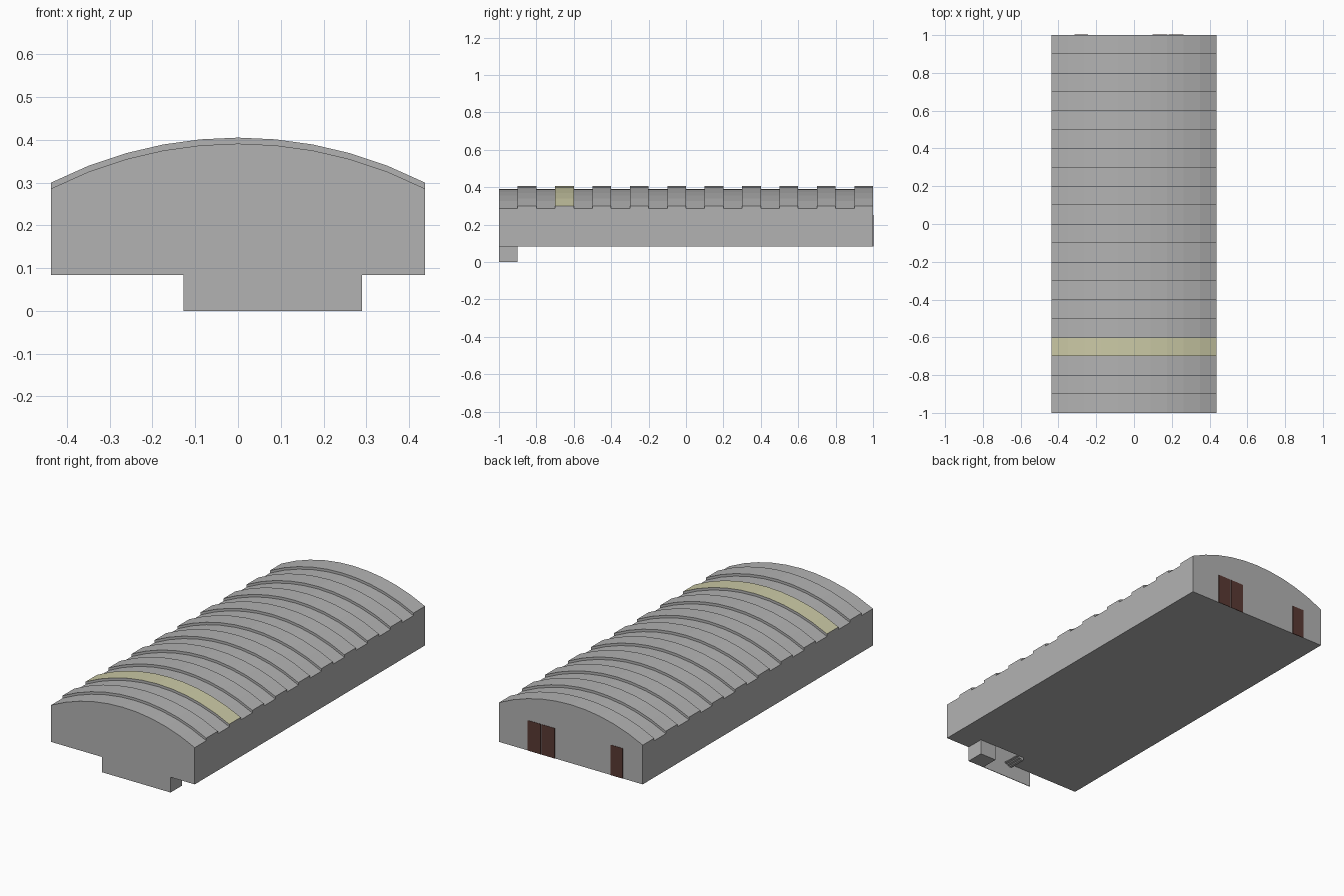
import bpy, bmesh, math

if "Cube" in bpy.data.objects:
    bpy.data.objects.remove(bpy.data.objects["Cube"])

W, FLOOR = 0.437, 0.084          # half width, floor height
RISE, SEGS, STRIPS = 0.105, 10, 20
EAVE_LOW, EAVE_HIGH = 0.286, 0.300
SKYLIGHT = 3                     # index of the glazed strip


def material(name, rgb):
    m = bpy.data.materials.new(name)
    m.diffuse_color = (*rgb, 1)
    m.use_nodes = True
    m.node_tree.nodes["Principled BSDF"].inputs["Base Color"].default_value = m.diffuse_color
    return m


grey = material("concrete grey", (0.45, 0.45, 0.45))
glass = material("pale yellow glazing", (0.60, 0.59, 0.38))
brown = material("dark brown", (0.10, 0.042, 0.034))


def make_object(name, bm, *mats):
    me = bpy.data.meshes.new(name)
    bm.to_mesh(me)
    bm.free()
    for m in mats:
        me.materials.append(m)
    ob = bpy.data.objects.new(name, me)
    bpy.context.collection.objects.link(ob)
    return ob


def box(name, x0, x1, y0, y1, z0, z1, mat):
    bm = bmesh.new()
    bmesh.ops.create_cube(bm, size=1)
    for v in bm.verts:
        v.co = ((x0 + x1) / 2 + v.co.x * (x1 - x0),
                (y0 + y1) / 2 + v.co.y * (y1 - y0),
                (z0 + z1) / 2 + v.co.z * (z1 - z0))
    return make_object(name, bm, mat)


def profile(y, eave):
    """Vaulted cross-section from left foot over the arc to right foot."""
    r = (W * W + RISE * RISE) / (2 * RISE)
    pts = [(-W, y, FLOOR)]
    for k in range(SEGS + 1):
        x = -W + 2 * W * k / SEGS
        pts.append((x, y, eave + RISE - r + math.sqrt(r * r - x * x)))
    return pts + [(W, y, FLOOR)]


# Hall shell: alternating low and high vaulted strips
bm = bmesh.new()
rings = []
for i in range(STRIPS):
    eave = EAVE_HIGH if i % 2 else EAVE_LOW
    for y in (-1 + 0.1 * i, -0.9 + 0.1 * i):
        rings.append([bm.verts.new(p) for p in profile(y, eave)])
for n, (a, b) in enumerate(zip(rings, rings[1:])):
    riser = n % 2 == 1
    for k in range(SEGS + 2):
        if riser and k in (0, SEGS + 1):
            continue             # no riser on the side walls
        f = bm.faces.new((a[k], a[k + 1], b[k + 1], b[k]))
        if n == 2 * SKYLIGHT and 0 < k < SEGS + 1:
            f.material_index = 1
# Gable ends
bm.faces.new(rings[0])
bm.faces.new(rings[-1])
# Floor, leaving the stairwell open at the front
for x0, x1, y0, y1 in ((-W, W, -0.9, 1), (-W, 0, -1, -0.9), (0.29, W, -1, -0.9)):
    bm.faces.new([bm.verts.new(p) for p in
                  ((x0, y0, FLOOR), (x0, y1, FLOOR), (x1, y1, FLOOR), (x1, y0, FLOOR))])
bmesh.ops.remove_doubles(bm, verts=bm.verts, dist=1e-5)
bmesh.ops.recalc_face_normals(bm, faces=bm.faces)
make_object("hall", bm, grey, glass)

# Basement entrance below the front wall
box("basement_front_wall", -0.127, 0.29, -1, -0.997, 0, FLOOR, grey)
box("basement_block", 0.19, 0.29, -1, -0.9, 0, FLOOR, grey)

# Short steps under the stairwell edge
for i in range(3):
    box(f"stair_step_{i + 1}", 0, 0.045 - 0.015 * i, -0.997, -0.9,
        FLOOR - 0.006 * (i + 1), FLOOR - 0.006 * i, grey)

# Back doors: a double pair and a single
for name, x0, x1 in (("double_door_left", 0.183, 0.261),
                     ("double_door_right", 0.097, 0.177),
                     ("single_door", -0.316, -0.243)):
    box(name, x0, x1, 0.997, 1.002, FLOOR, 0.25, brown)
